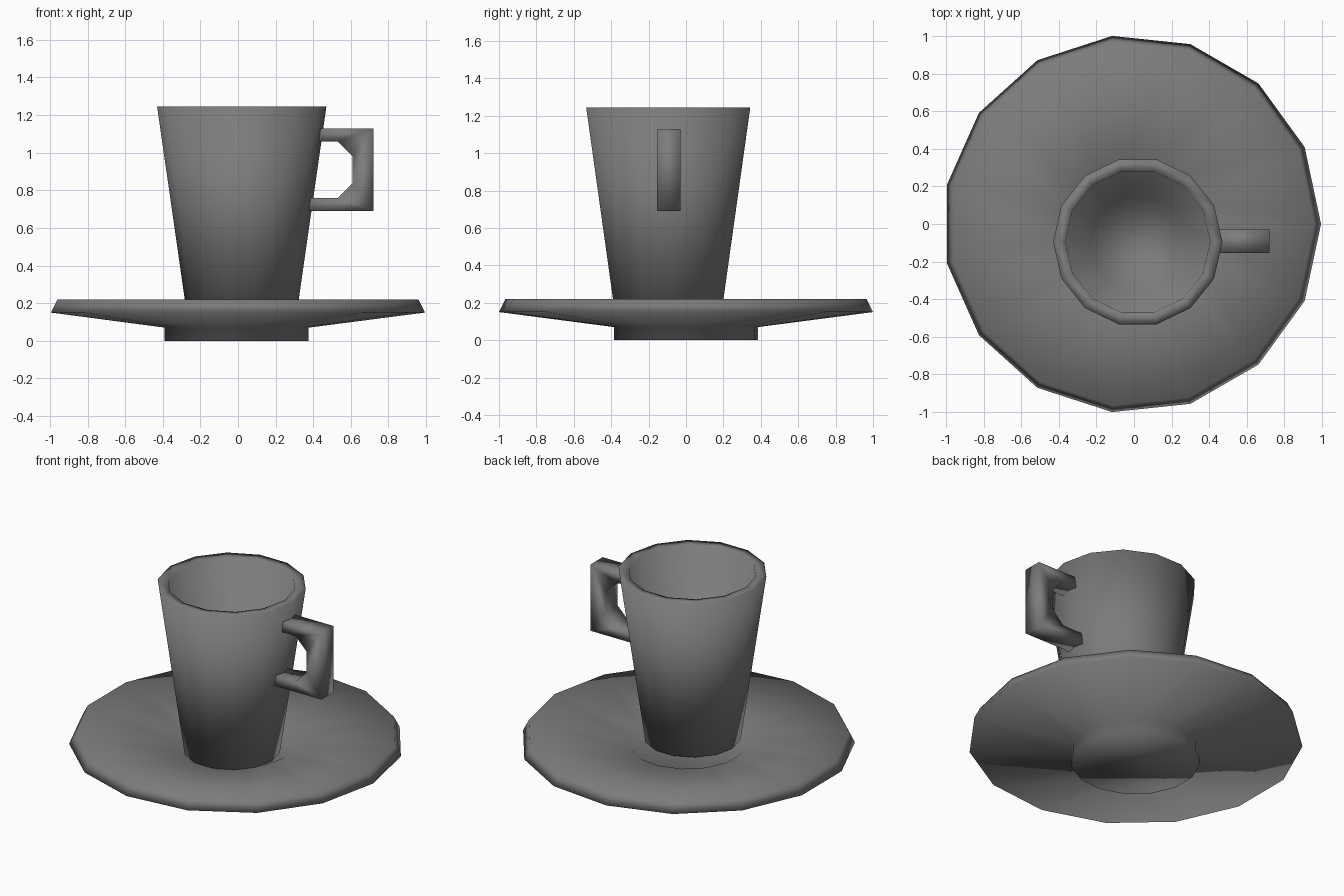
import bpy, bmesh, math

cube = bpy.data.objects.get("Cube")
if cube:
    bpy.data.objects.remove(cube, do_unlink=True)

grey = bpy.data.materials.new("grey ceramic")
grey.use_nodes = True
colour = (0.2, 0.2, 0.2, 1)
grey.diffuse_color = colour
grey.node_tree.nodes["Principled BSDF"].inputs["Base Color"].default_value = colour


def finish(name, bm, location):
    bmesh.ops.recalc_face_normals(bm, faces=bm.faces[:])
    for face in bm.faces:
        face.smooth = True
    mesh = bpy.data.meshes.new(name)
    bm.to_mesh(mesh)
    bm.free()
    mesh.materials.append(grey)
    obj = bpy.data.objects.new(name, mesh)
    obj.location = location
    bpy.context.collection.objects.link(obj)
    return obj


def lathe(name, profile, sides, location):
    """Spin (radius, height) points into a closed body, capped at both ends."""
    bm = bmesh.new()
    rings = []
    for radius, height in profile:
        angles = [math.tau * i / sides for i in range(sides)]
        rings.append([bm.verts.new((radius * math.cos(a), radius * math.sin(a), height))
                      for a in angles])
    for low, high in zip(rings, rings[1:]):
        for i in range(sides):
            j = (i + 1) % sides
            bm.faces.new((low[i], low[j], high[j], high[i]))
    bm.faces.new(rings[0])
    bm.faces.new(rings[-1])
    return finish(name, bm, location)


# Saucer: foot, sloping underside, bevelled rim, dished top and a shallow well
lathe("saucer", [(0.387, 0), (0.387, 0.07), (1.0055, 0.15), (0.97, 0.22),
                 (0.35, 0.145), (0.335, 0.135)], 15, (-0.011, 0, 0))

# Cup: tapered outer wall, flat lip, tapered inside and floor
lathe("cup", [(0.293, 0.15), (0.45, 1.245), (0.385, 1.24), (0.25, 0.21)],
      14, (0.02, -0.095, 0))

# Handle: square bracket with chamfered inner corners, swept in depth
outer = [(0.41, 1.13), (0.72, 1.13), (0.72, 0.69), (0.37, 0.69)]
inner = [(0.37, 0.76), (0.53, 0.76), (0.61, 0.84), (0.61, 0.98), (0.53, 1.06), (0.41, 1.06)]
bm = bmesh.new()
outline = bm.faces.new([bm.verts.new((x, -0.0625, z)) for x, z in outer + inner])
swept = bmesh.ops.extrude_face_region(bm, geom=[outline])
corners = [v for v in swept["geom"] if isinstance(v, bmesh.types.BMVert)]
bmesh.ops.translate(bm, verts=corners, vec=(0, 0.125, 0))
if not outline.is_valid or len(bm.faces) < len(outer + inner) + 2:
    bm.faces.new([v for v in bm.verts if v.co.y < 0])
finish("handle", bm, (0, -0.0925, 0))
